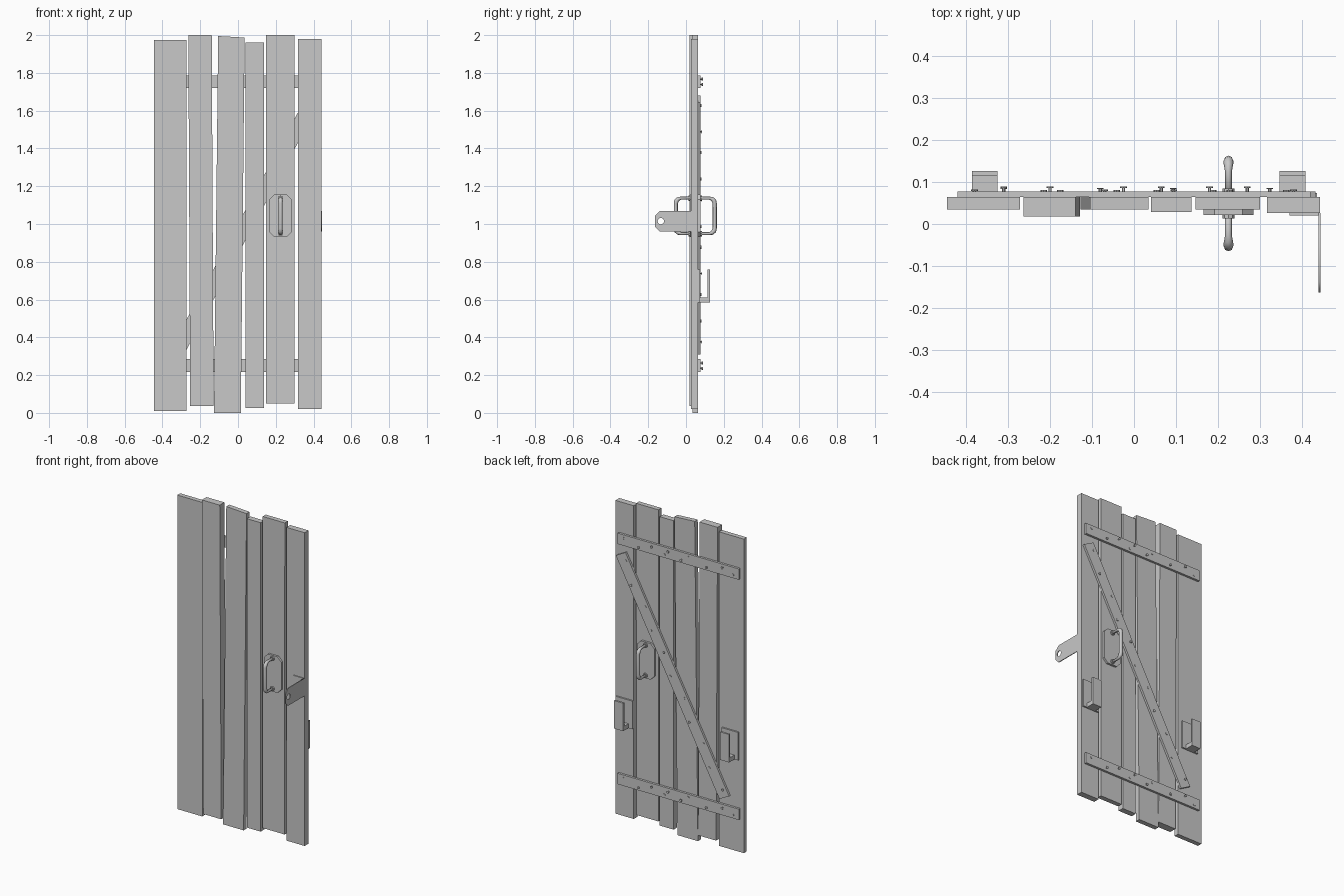
import bpy, bmesh, math
from mathutils import Matrix, Vector

if "Cube" in bpy.data.objects:
    bpy.data.objects.remove(bpy.data.objects["Cube"])

grey = bpy.data.materials.new("light_grey")
grey.use_nodes = True
grey.diffuse_color = (0.58, 0.58, 0.58, 1)
grey.node_tree.nodes["Principled BSDF"].inputs["Base Color"].default_value = (0.58, 0.58, 0.58, 1)


def finish(name, bm):
    bmesh.ops.recalc_face_normals(bm, faces=bm.faces)
    mesh = bpy.data.meshes.new(name)
    bm.to_mesh(mesh)
    bm.free()
    mesh.materials.append(grey)
    ob = bpy.data.objects.new(name, mesh)
    bpy.context.collection.objects.link(ob)
    return ob


def add_prism(bm, outline, y0, y1):
    """Extrude an (x, z) outline from y0 to y1."""
    face = bm.faces.new([bm.verts.new((x, y0, z)) for x, z in outline])
    ext = bmesh.ops.extrude_face_region(bm, geom=[face])["geom"]
    moved = [v for v in ext if isinstance(v, bmesh.types.BMVert)]
    bmesh.ops.translate(bm, verts=moved, vec=(0, y1 - y0, 0))


def add_box(bm, x0, x1, y0, y1, z0, z1):
    add_prism(bm, [(x0, z0), (x1, z0), (x1, z1), (x0, z1)], y0, y1)


def add_disc(bm, x, z, y0, y1, radius, sides=8):
    ring = [math.tau * i / sides for i in range(sides)]
    add_prism(bm, [(x + radius * math.cos(a), z + radius * math.sin(a)) for a in ring], y0, y1)


def chamfered(x0, x1, z0, z1, c):
    return [(x0 + c, z0), (x1 - c, z0), (x1, z0 + c), (x1, z1 - c),
            (x1 - c, z1), (x0 + c, z1), (x0, z1 - c), (x0, z0 + c)]


def curve_mesh(name, curve):
    """Turn a curve into a mesh object."""
    temp = bpy.data.objects.new("temp", curve)
    bpy.context.collection.objects.link(temp)
    mesh = temp.to_mesh(depsgraph=bpy.context.evaluated_depsgraph_get())
    bm = bmesh.new()
    bm.from_mesh(mesh)
    temp.to_mesh_clear()
    bpy.data.objects.remove(temp)
    bmesh.ops.remove_doubles(bm, verts=bm.verts, dist=0.00005)
    return finish(name, bm)


def add_spline(curve, points, cyclic):
    spline = curve.splines.new("POLY")
    spline.points.add(len(points) - 1)
    for p, co in zip(spline.points, points):
        p.co = (*co, 1)
    spline.use_cyclic_u = cyclic
    return spline


# Uneven planks: bottom x pair, top x pair, z bottom, z top left, z top right, front y
BACK = 0.064
planks = [
    (-0.445, -0.272, -0.445, -0.272, 0.01, 1.975, 1.975, 0.035),
    (-0.253, -0.129, -0.263, -0.139, 0.037, 2.0, 2.0, 0.018),
    (-0.127, 0.015, -0.105, 0.035, 0.0, 1.995, 1.987, 0.034),
    (0.041, 0.137, 0.041, 0.137, 0.027, 1.96, 1.96, 0.028),
    (0.147, 0.299, 0.147, 0.300, 0.05, 2.0, 2.0, 0.034),
    (0.317, 0.443, 0.317, 0.443, 0.02, 1.98, 1.98, 0.026),
]
for i, (a, b, c, d, z0, zl, zr, y) in enumerate(planks):
    bm = bmesh.new()
    add_prism(bm, [(a, z0), (b, z0), (d, zr), (c, zl)], y, BACK)
    finish(f"plank_{i + 1}", bm)

# Horizontal battens and the diagonal brace
FACE = 0.078
for name, z in (("lower_batten", 0.25), ("upper_batten", 1.753)):
    bm = bmesh.new()
    add_box(bm, -0.42, 0.42, BACK, FACE, z - 0.034, z + 0.034)
    finish(name, bm)

along = Vector((0.474, 0, 0.881))
centre = Vector((0.04, 0, 0.995))
bm = bmesh.new()
add_box(bm, -0.038, 0.038, BACK, FACE - 0.001, -0.757, 0.757)
turn = Matrix.Rotation(math.atan2(along.x, along.z), 4, "Y")
bmesh.ops.transform(bm, matrix=Matrix.Translation(centre) @ turn, verts=bm.verts)
finish("diagonal_brace", bm)

# Nails with a thin shank and a flat head
bm = bmesh.new()


def add_nail(x, z, height):
    add_disc(bm, x, z, FACE - 0.004, FACE + height, 0.004, 6)
    add_disc(bm, x, z, FACE + height - 0.003, FACE + height, 0.008)


for z in (0.25, 1.753):
    for i, x in enumerate((-0.38, -0.31, -0.20, -0.07, -0.025, 0.065, 0.095, 0.18, 0.27, 0.38)):
        add_nail(x, z + (0.014 if i % 2 else -0.014), 0.011 if i % 3 else 0.004)
for i in range(11):
    p = centre + along * (i - 5) * 0.142
    side = 0.014 if i % 2 else -0.014
    add_nail(p.x + side, p.z - side * 0.5, 0.008 if i % 3 == 0 else 0.003)
finish("nails", bm)

# Open brackets that hold a crossbar, on wider back plates
for name, x0, x1 in (("left_bar_bracket", 0.347, 0.409), ("right_bar_bracket", -0.386, -0.325)):
    bm = bmesh.new()
    add_box(bm, x0 - 0.027, x1 + 0.027, BACK, 0.074, 0.585, 0.76)
    add_box(bm, x0, x1, 0.074, 0.114, 0.585, 0.612)
    add_box(bm, x0, x1, 0.114, 0.126, 0.585, 0.76)
    finish(name, bm)

# Handles with chamfered plates, round feet and a bent bar swelling at the bends
HX, HZ, HALF = 0.225, 1.043, 0.094
for name, base, sign in (("front", 0.034, -1), ("back", BACK, 1)):
    bm = bmesh.new()
    add_prism(bm, chamfered(HX - 0.06, HX + 0.06, HZ - 0.113, HZ + 0.113, 0.027),
              base, base + sign * 0.013)
    finish(name + "_handle_plate", bm)
    bm = bmesh.new()
    for dz in (-HALF, HALF):
        add_disc(bm, HX, HZ + dz, base + sign * 0.012, base + sign * 0.021, 0.014)
    finish(name + "_handle_feet", bm)
    end = base + sign * 0.088
    bend = 0.028
    arc = [math.radians(a) for a in (0, 30, 60, 90)]
    half = [(HX, base, HZ + HALF)]
    half += [(HX, end - sign * bend * (1 - math.sin(a)), HZ + HALF - bend * (1 - math.cos(a)))
             for a in arc]
    path = half + [(x, y, 2 * HZ - z) for x, y, z in reversed(half)]
    curve = bpy.data.curves.new(name + "_handle_bar", "CURVE")
    curve.dimensions = "3D"
    curve.bevel_depth = 0.0095
    curve.bevel_resolution = 2
    curve.use_fill_caps = True
    spline = add_spline(curve, path, False)
    swell = [0.85, 0.85, 1.1, 1.3, 1.15]
    for p, r in zip(spline.points, swell + swell[::-1]):
        p.radius = r
    bar = curve_mesh(name + "_handle_bar", curve)
    for poly in bar.data.polygons:
        poly.use_smooth = True

# Latch hasp: side plate with a round hole, plus its fixing flange
hasp = bpy.data.curves.new("hasp", "CURVE")
hasp.dimensions = "2D"
hasp.fill_mode = "BOTH"
hasp.extrude = 0.0025
add_spline(hasp, [(0.026, 0.96, 0), (0.026, 1.07, 0), (-0.138, 1.07, 0),
                  (-0.163, 1.045, 0), (-0.163, 0.985, 0), (-0.138, 0.96, 0)], True)
add_spline(hasp, [(-0.133 + 0.017 * math.cos(math.tau * i / 16),
                   1.015 + 0.017 * math.sin(math.tau * i / 16), 0) for i in range(16)], True)
plate = curve_mesh("latch_hasp", hasp)
# Stand the flat outline up in the side plane
plate.data.transform(Matrix(((0, 0, 1, 0.4415), (1, 0, 0, 0), (0, 1, 0, 0), (0, 0, 0, 1))))

bm = bmesh.new()
add_box(bm, 0.37, 0.443, 0.020, 0.026, 0.96, 1.07)
finish("latch_flange", bm)
